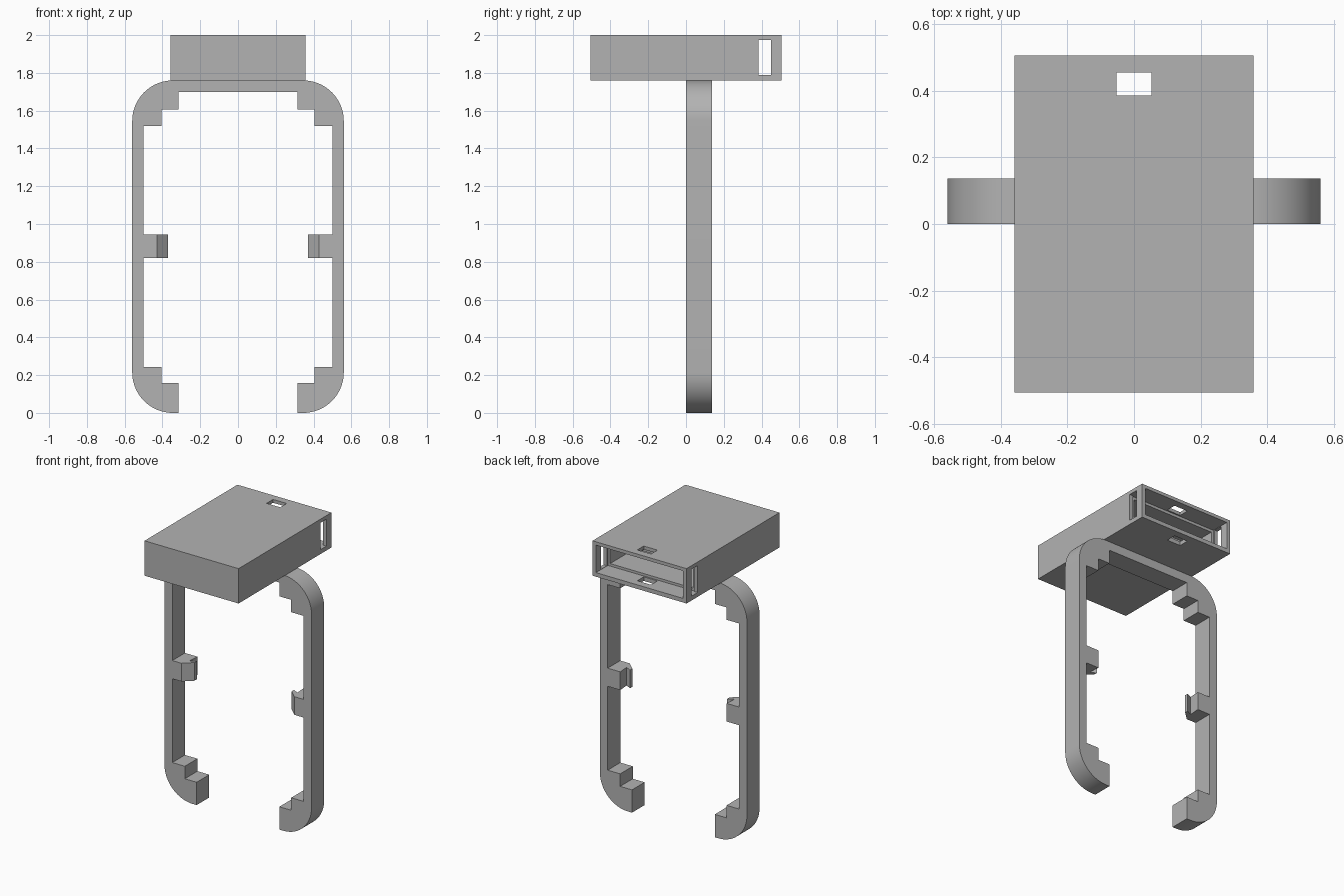
import bpy
import bmesh
from math import sin, cos, pi

if "Cube" in bpy.data.objects:
    bpy.data.objects.remove(bpy.data.objects["Cube"], do_unlink=True)

# Single plain grey material
grey = bpy.data.materials.new("plain_grey")
grey.use_nodes = True
colour = (0.45, 0.45, 0.45, 1)
grey.diffuse_color = colour
grey.node_tree.nodes["Principled BSDF"].inputs["Base Color"].default_value = colour


def add_object(name, bm):
    bmesh.ops.recalc_face_normals(bm, faces=bm.faces)
    mesh = bpy.data.meshes.new(name)
    bm.to_mesh(mesh)
    bm.free()
    mesh.materials.append(grey)
    obj = bpy.data.objects.new(name, mesh)
    bpy.context.collection.objects.link(obj)
    return obj


def block(name, low, high):
    bm = bmesh.new()
    bmesh.ops.create_cube(bm, size=1)
    for v in bm.verts:
        v.co = [a + (b - a) * (c + 0.5) for a, b, c in zip(low, high, v.co)]
    return add_object(name, bm)


def prism(name, points, offset):
    bm = bmesh.new()
    face = bm.faces.new([bm.verts.new(p) for p in points])
    extruded = bmesh.ops.extrude_face_region(bm, geom=[face])["geom"]
    moved = [g for g in extruded if isinstance(g, bmesh.types.BMVert)]
    bmesh.ops.translate(bm, verts=moved, vec=offset)
    return add_object(name, bm)


def cut(target, cutter):
    mod = target.modifiers.new("cut", "BOOLEAN")
    mod.operation = "DIFFERENCE"
    mod.solver = "EXACT"
    mod.object = cutter
    bpy.context.view_layer.objects.active = target
    bpy.ops.object.modifier_apply(modifier=mod.name)
    bpy.data.objects.remove(cutter, do_unlink=True)


# Hollow case, open at the back, with latch slots through all four walls
W, L, BASE, TOP = 0.358, 0.505, 1.76, 2.0
case = block("case", (-W, -L, BASE), (W, L, TOP))
cut(case, block("cavity", (-0.315, -0.47, 1.805), (0.315, 0.45, 1.958)))
cut(case, block("mouth", (-0.332, 0.375, 1.788), (0.332, 0.6, 1.977)))
cut(case, block("side_slot", (-0.5, 0.385, 1.79), (0.5, 0.45, 1.975)))
cut(case, block("top_slot", (-0.052, 0.385, 1.6), (0.052, 0.455, 2.2)))

# Clamp frame: rounded outside, stepped inside, open at the bottom
OUT, R, DEPTH = 0.56, 0.215, 0.137


def corner(x, z, start):
    steps = 20
    angles = [start + pi / 2 * i / steps for i in range(steps + 1)]
    return [(x + R * cos(a), z + R * sin(a)) for a in angles]


half = [(0.315, 0)] + corner(OUT - R, R, -pi / 2) + corner(OUT - R, BASE - R, 0)
inner = [(0.315, 1.70), (0.315, 1.605), (0.405, 1.605), (0.405, 1.52), (0.5, 1.52),
         (0.5, 0.243), (0.405, 0.243), (0.405, 0.157), (0.315, 0.157)]
outline = half + [(-x, z) for x, z in reversed(half)]
outline += [(-x, z) for x, z in reversed(inner)] + inner
frame = prism("clamp_frame", [(x, 0, z) for x, z in outline], (0, DEPTH, 0))

# Hooked grips halfway up each arm
grip = [(0.5, 0), (0.43, 0), (0.37, 0.055), (0.37, 0.08), (0.41, 0.06),
        (0.405, DEPTH), (0.5, DEPTH)]
for side, name in ((1, "left_grip"), (-1, "right_grip")):
    prism(name, [(side * x, y, 0.82) for x, y in grip], (0, 0, 0.125))

# Smooth the rounded corners, keeping hard edges
bpy.ops.object.select_all(action="DESELECT")
frame.select_set(True)
bpy.context.view_layer.objects.active = frame
bpy.ops.object.shade_smooth_by_angle(angle=pi / 6)
